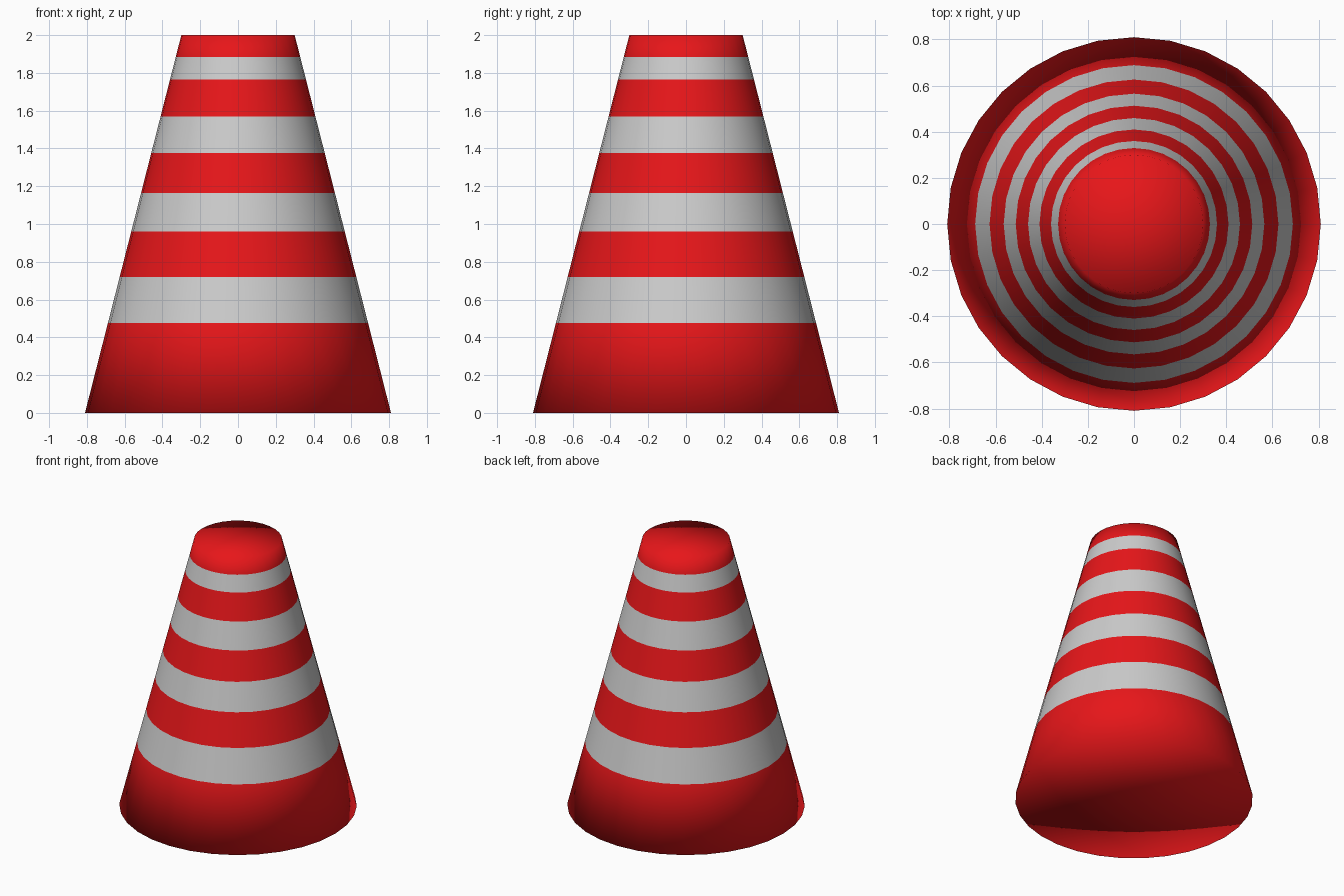
import bpy, bmesh
from math import sin, cos, tau

if "Cube" in bpy.data.objects:
    bpy.data.objects.remove(bpy.data.objects["Cube"])

SIDES = 32
BASE_R, TOP_R, HEIGHT = 0.81, 0.30, 2.0
# Heights where the red and grey bands meet
LEVELS = [0.0, 0.475, 0.72, 0.96, 1.165, 1.375, 1.57, 1.765, 1.885, HEIGHT]


def material(name, rgb):
    mat = bpy.data.materials.new(name)
    mat.diffuse_color = (*rgb, 1.0)
    mat.use_nodes = True
    mat.node_tree.nodes["Principled BSDF"].inputs["Base Color"].default_value = mat.diffuse_color
    return mat


bm = bmesh.new()

# Rings along the straight taper
rings = []
for z in LEVELS:
    r = BASE_R + (TOP_R - BASE_R) * z / HEIGHT
    rings.append([bm.verts.new((r * sin(tau * i / SIDES), r * cos(tau * i / SIDES), z))
                  for i in range(SIDES)])

# Alternating bands, red first
for band, (low, high) in enumerate(zip(rings, rings[1:])):
    for i in range(SIDES):
        j = (i + 1) % SIDES
        face = bm.faces.new((low[i], low[j], high[j], high[i]))
        face.material_index = band % 2

# Flat base and top as triangle fans
for ring, z in ((rings[0], 0.0), (rings[-1], HEIGHT)):
    centre = bm.verts.new((0, 0, z))
    for i in range(SIDES):
        bm.faces.new((ring[i], ring[(i + 1) % SIDES], centre))

bmesh.ops.recalc_face_normals(bm, faces=bm.faces)
for face in bm.faces:
    face.smooth = True

mesh = bpy.data.meshes.new("traffic_cone")
bm.to_mesh(mesh)
bm.free()
mesh.materials.append(material("red", (0.8, 0.008, 0.01)))
mesh.materials.append(material("grey_white", (0.6, 0.6, 0.6)))
cone = bpy.data.objects.new("traffic_cone", mesh)
bpy.context.collection.objects.link(cone)
